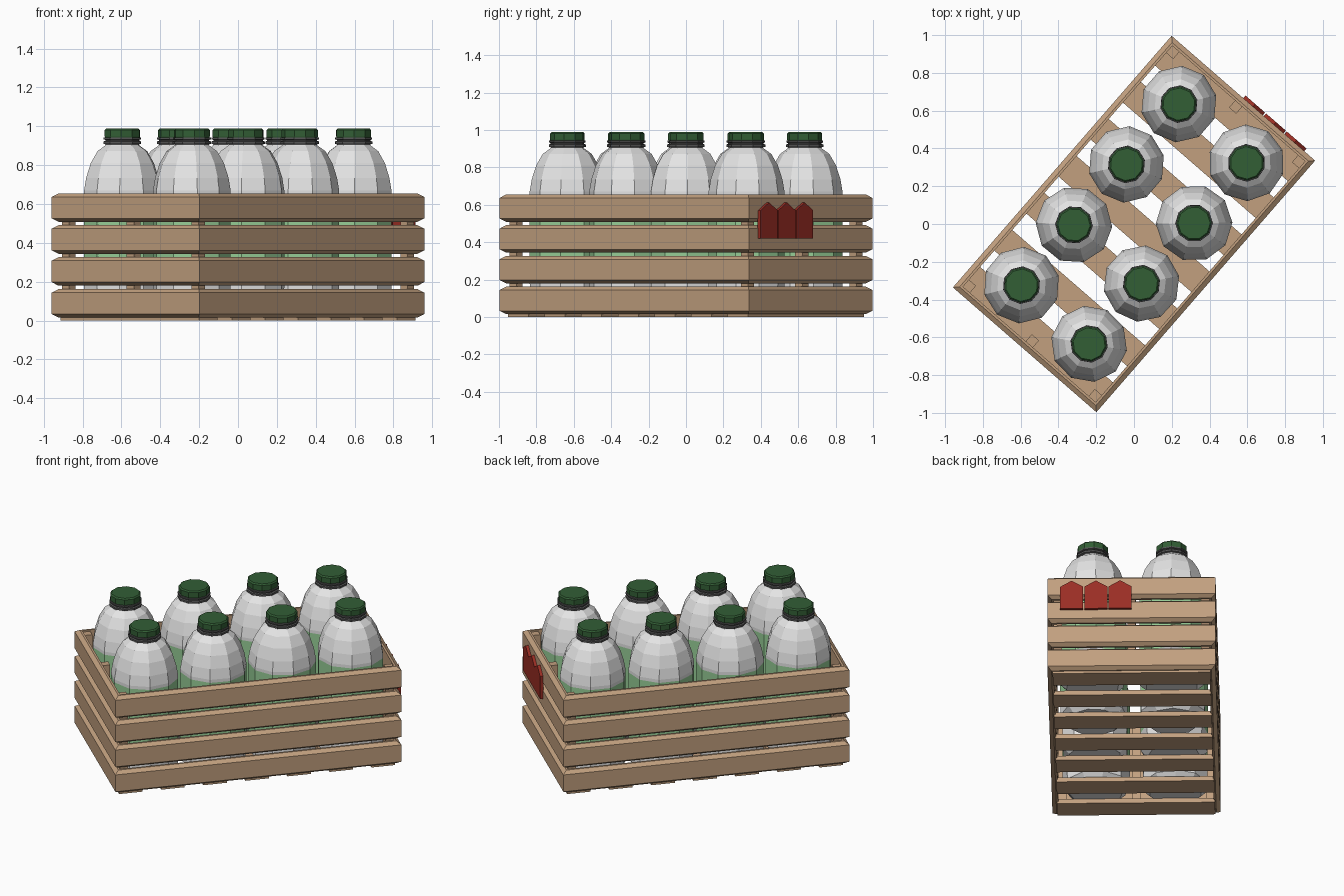
import bpy, bmesh, math, random

if "Cube" in bpy.data.objects:
    bpy.data.objects.remove(bpy.data.objects["Cube"])

random.seed(4)
ANGLE = math.radians(49)      # whole crate is turned on the ground
L, W = 0.8825, 0.5035         # half length / half width of the crate


def material(name, rgb):
    m = bpy.data.materials.new(name)
    lin = [((c / 255 + 0.055) / 1.055) ** 2.4 for c in rgb]
    m.diffuse_color = (*lin, 1)
    m.use_nodes = True
    m.node_tree.nodes["Principled BSDF"].inputs["Base Color"].default_value = m.diffuse_color
    return m


WOOD = material("wood", (194, 160, 127))
WHITE = material("milky white", (228, 228, 228))
LABEL = material("pale green", (150, 205, 150))
CAP = material("dark green", (50, 94, 53))
COLLAR = material("dark grey", (88, 88, 88))
RED = material("brick red", (155, 46, 36))


def finish(name, bm, mats):
    bmesh.ops.recalc_face_normals(bm, faces=bm.faces)
    me = bpy.data.meshes.new(name)
    bm.to_mesh(me)
    bm.free()
    for m in mats:
        me.materials.append(m)
    ob = bpy.data.objects.new(name, me)
    ob.rotation_euler.z = ANGLE
    bpy.context.collection.objects.link(ob)
    return ob


def box(name, cx, cy, z0, z1, sx, sy, mat):
    bm = bmesh.new()
    bmesh.ops.create_cube(bm, size=1)
    for v in bm.verts:
        v.co = (cx + v.co.x * sx, cy + v.co.y * sy, z0 + (v.co.z + 0.5) * (z1 - z0))
    return finish(name, bm, [mat])


def wall_frame(name, z0):
    # one layer of four mitred boards with chamfered outer edges
    prof = [(0.038, 0), (0.025, 0), (0, 0.018), (0, 0.129), (0.025, 0.147), (0.038, 0.147)]
    bm = bmesh.new()
    rings = [[bm.verts.new((sx * (L - d), sy * (W - d), z0 + z)) for d, z in prof]
             for sx, sy in ((1, 1), (-1, 1), (-1, -1), (1, -1))]
    n = len(prof)
    for i in range(4):
        a, b = rings[i], rings[(i + 1) % 4]
        for j in range(n):
            k = (j + 1) % n
            bm.faces.new((a[j], a[k], b[k], b[j]))
    return finish(name, bm, [WOOD])


def lathe(name, prof, sides, x, y, turn, mats, pick):
    # closed flat-faced solid of revolution; pick(z) chooses the material
    bm = bmesh.new()
    rings = [[bm.verts.new((x + r * math.cos(turn + math.tau * i / sides),
                            y + r * math.sin(turn + math.tau * i / sides), z))
              for i in range(sides)] for r, z in prof]
    for a, b in zip(rings, rings[1:]):
        for i in range(sides):
            k = (i + 1) % sides
            bm.faces.new((a[i], a[k], b[k], b[i]))
    bm.faces.new(rings[0][::-1])
    bm.faces.new(rings[-1])
    for f in bm.faces:
        f.material_index = pick(f.calc_center_median().z)
    return finish(name, bm, mats)


# crate walls
for i in range(4):
    wall_frame(f"wall_boards_{i + 1}", 0.015 + i * 0.1643)

# floor planks
for i in range(7):
    box(f"floor_plank_{i + 1}", (i - 3) * 0.2595, 0, 0, 0.03, 0.145, 0.945, WOOD)

# inner posts at the corners and the middle of each end
for sx in (-1, 1):
    for sy in (-1, 0, 1):
        box("inner_post", sx * 0.8205, sy * 0.4415, 0.03, 0.645, 0.05, 0.05, WOOD)

# bottles
BODY = [(0.16, 0.03), (0.2, 0.07), (0.203, 0.19), (0.203, 0.65), (0.203, 0.67),
        (0.192, 0.735), (0.168, 0.81), (0.132, 0.872), (0.09, 0.902), (0.084, 0.915)]
NECK = [(0.084, 0.905), (0.1, 0.91), (0.1, 0.922), (0.09, 0.925), (0.09, 0.93),
        (0.099, 0.933), (0.099, 0.942), (0.085, 0.945)]
LID = [(0.092, 0.942), (0.094, 0.948), (0.094, 0.98), (0.086, 0.988)]
for u in (-0.635, -0.212, 0.212, 0.635):
    for v in (-0.237, 0.237):
        t = random.uniform(0, math.tau)
        lathe("bottle_body", BODY, 10, u, v, t, [WHITE, LABEL],
              lambda z: 1 if 0.19 < z < 0.65 else 0)
        lathe("bottle_collar", NECK, 10, u, v, t, [COLLAR], lambda z: 0)
        lathe("bottle_cap", LID, 10, u, v, t, [CAP], lambda z: 0)

# three pointed plates on one end
for i in range(3):
    c, h = -0.358 + i * 0.145, 0.069
    shape = [(c - h, 0.42), (c + h, 0.42), (c + h, 0.57), (c, 0.612), (c - h, 0.57)]
    bm = bmesh.new()
    back = [bm.verts.new((L - 0.004, y, z)) for y, z in shape]
    front = [bm.verts.new((L + 0.018, y, z)) for y, z in shape]
    bm.faces.new(back[::-1])
    bm.faces.new(front)
    for j in range(5):
        k = (j + 1) % 5
        bm.faces.new((back[j], back[k], front[k], front[j]))
    finish(f"end_plate_{i + 1}", bm, [RED])
